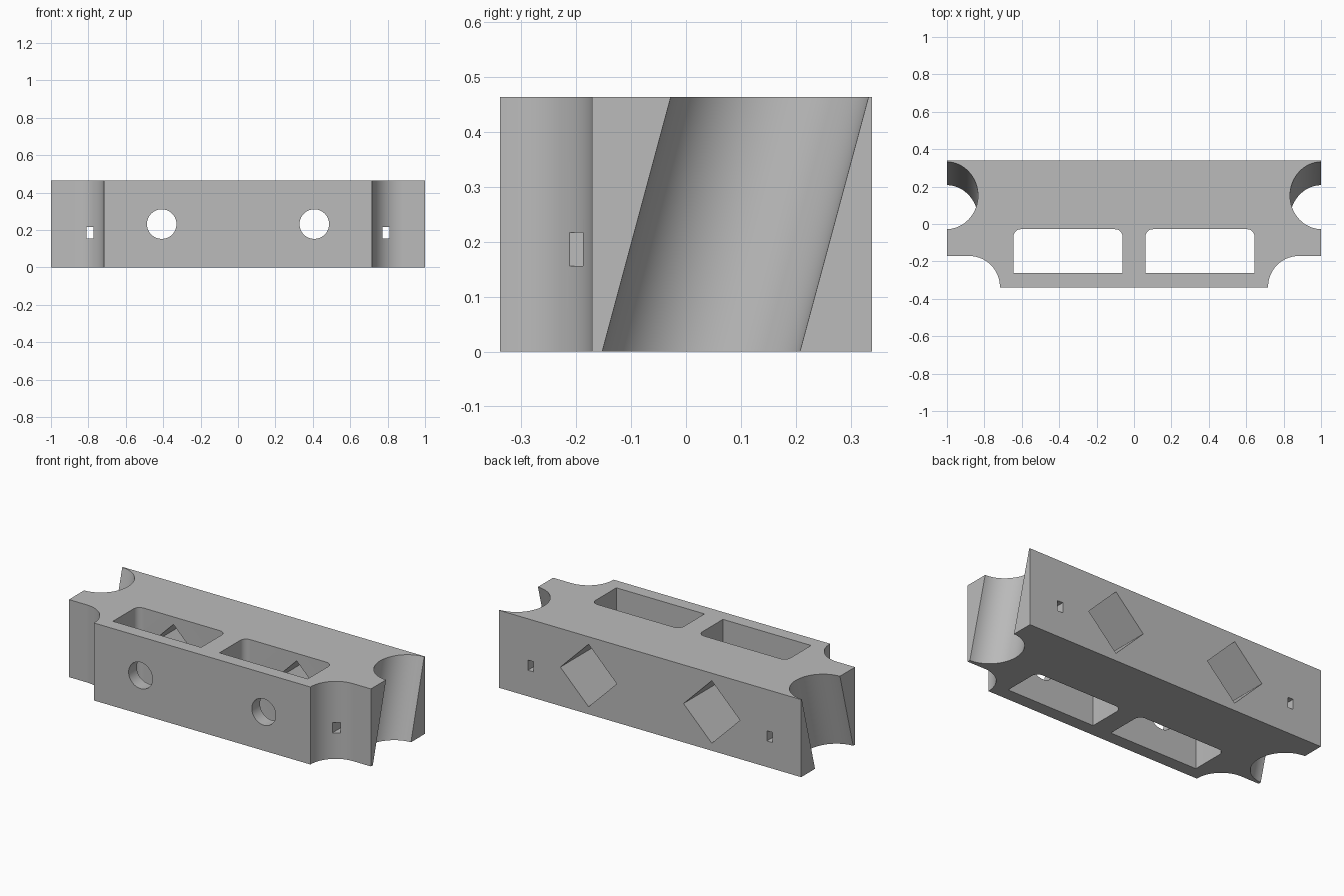
import bpy, bmesh, math
from mathutils import Vector

if "Cube" in bpy.data.objects:
    bpy.data.objects.remove(bpy.data.objects["Cube"], do_unlink=True)

HALF_Y = 0.339
HEIGHT = 0.464
MID_Z = HEIGHT / 2

grey = bpy.data.materials.new("plain grey")
grey.use_nodes = True
colour = (0.5, 0.5, 0.5, 1)
grey.diffuse_color = colour
grey.node_tree.nodes["Principled BSDF"].inputs["Base Color"].default_value = colour


def arc(cx, cy, rx, ry, start, end, steps):
    """Points on an elliptical arc, angles in degrees."""
    angles = [math.radians(start + (end - start) * i / steps) for i in range(steps + 1)]
    return [(cx + rx * math.cos(a), cy + ry * math.sin(a)) for a in angles]


def prism(name, points, sweep):
    """Solid made by sweeping a closed loop of 3D points along a vector."""
    bm = bmesh.new()
    face = bm.faces.new([bm.verts.new(p) for p in points])
    moved = bmesh.ops.extrude_face_region(bm, geom=[face])["geom"]
    bmesh.ops.translate(bm, vec=Vector(sweep),
                        verts=[v for v in moved if isinstance(v, bmesh.types.BMVert)])
    bmesh.ops.recalc_face_normals(bm, faces=bm.faces)
    mesh = bpy.data.meshes.new(name)
    bm.to_mesh(mesh)
    bm.free()
    mesh.materials.append(grey)
    obj = bpy.data.objects.new(name, mesh)
    bpy.context.collection.objects.link(obj)
    return obj


def upright(name, outline, z0, z1, lean=0):
    """Sweep an XY outline upward, leaning in y."""
    return prism(name, [(x, y, z0) for x, y in outline], (0, lean * (z1 - z0), z1 - z0))


def lengthwise(name, outline, y0, y1):
    """Sweep an XZ outline along y."""
    return prism(name, [(x, y0, z) for x, z in outline], (0, y1 - y0, 0))


# Block with scooped front corners
right_half = arc(0.882, -0.336, 0.165, 0.165, 180, 90, 24)
right_half = [(0.717, -HALF_Y)] + right_half + [(1, -0.171), (1, HALF_Y)]
outline = right_half + [(-x, y) for x, y in reversed(right_half)]
block = upright("block", outline, 0, HEIGHT)

cutters = []
for side, s in (("left", 1), ("right", -1)):
    # Leaning round groove in each end
    lean = 0.125 / HEIGHT
    groove = arc(s * 1.004, 0.0275 - 0.1 * lean, 0.17, 0.1805, 0, 360, 64)[:-1]
    cutters.append(upright(side + "_groove_cutter", groove, -0.1, HEIGHT + 0.1, lean))

    # Vertical window with rounded rear corners
    window = [(0.061, -0.262), (0.645, -0.262)]
    window += arc(0.605, -0.068, 0.04, 0.04, 0, 90, 8)
    window += arc(0.101, -0.068, 0.04, 0.04, 90, 180, 8)
    cutters.append(upright(side + "_window_cutter", [(s * x, y) for x, y in window],
                           -0.1, HEIGHT + 0.1))

    # Round hole through the front wall
    hole = arc(s * 0.408, MID_Z, 0.079, 0.079, 0, 360, 48)[:-1]
    cutters.append(lengthwise(side + "_round_hole_cutter", hole, -0.5, -0.15))

    # Diamond hole through the rear wall
    diamond = arc(s * 0.408, MID_Z, 0.187, 0.187, 0, 360, 4)[:-1]
    cutters.append(lengthwise(side + "_diamond_hole_cutter", diamond, -0.12, 0.5))

    # Narrow slot running front to back
    slot = [(s * x, z) for x, z in ((0.773, 0.156), (0.81, 0.156), (0.81, 0.217), (0.773, 0.217))]
    cutters.append(lengthwise(side + "_slot_cutter", slot, -0.5, 0.5))

# Carve every opening
bpy.context.view_layer.objects.active = block
for cutter in cutters:
    cutter.hide_render = True
    carve = block.modifiers.new(cutter.name, 'BOOLEAN')
    carve.operation = 'DIFFERENCE'
    carve.solver = 'EXACT'
    carve.object = cutter
    bpy.ops.object.modifier_apply(modifier=carve.name)
    bpy.data.objects.remove(cutter, do_unlink=True)

# Smooth curved walls, keep crisp edges
bpy.ops.object.select_all(action='DESELECT')
block.select_set(True)
bpy.ops.object.shade_smooth_by_angle(angle=math.radians(30))
